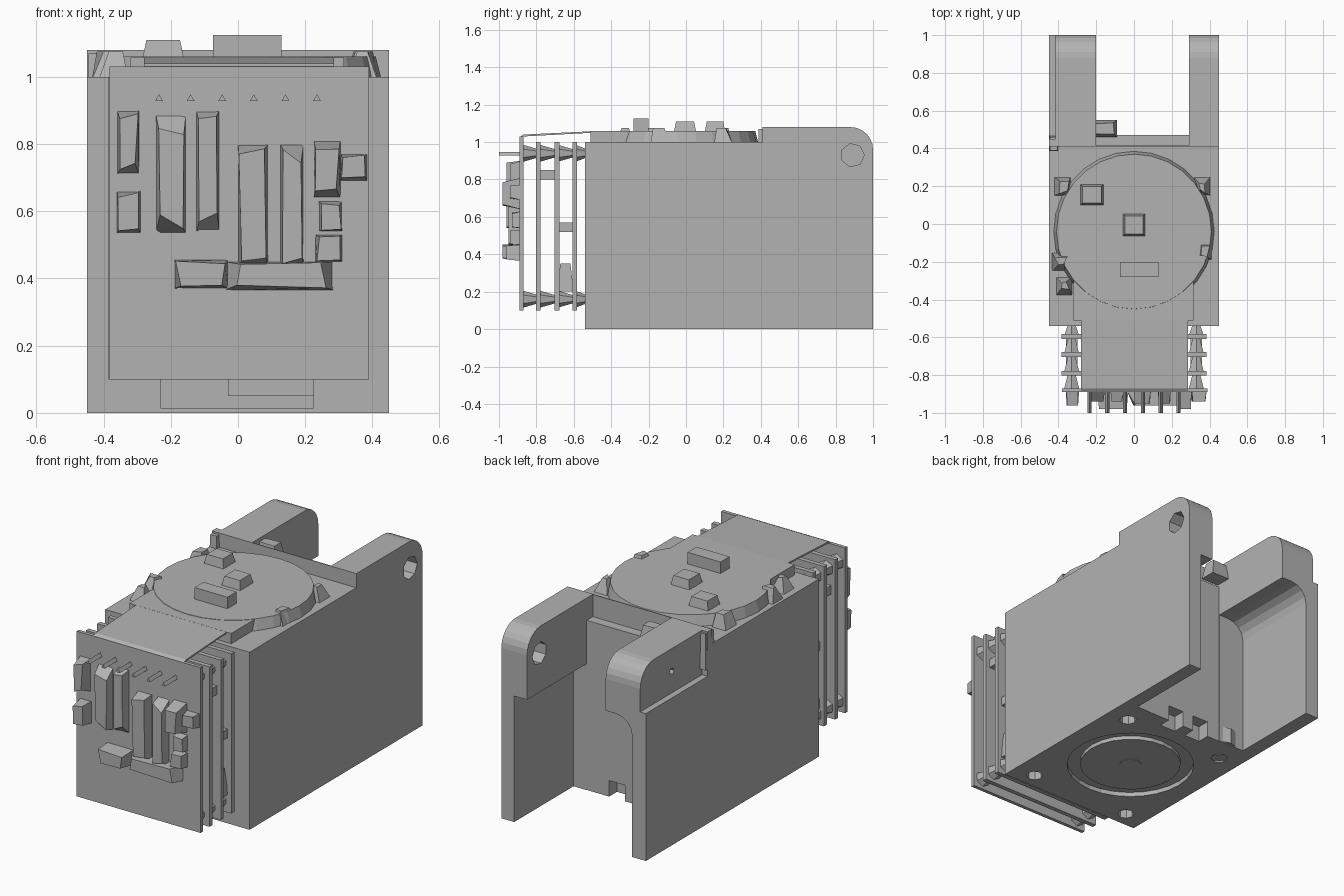
import bpy, bmesh, math, random
from mathutils import Matrix, Vector

random.seed(4)
old = bpy.data.objects.get("Cube")
if old:
    bpy.data.objects.remove(old, do_unlink=True)

grey = bpy.data.materials.new("plain_grey")
grey.use_nodes = True
colour = (0.45, 0.45, 0.45, 1)
grey.diffuse_color = colour
grey.node_tree.nodes["Principled BSDF"].inputs["Base Color"].default_value = colour


def finish(name, bm):
    bmesh.ops.recalc_face_normals(bm, faces=bm.faces)
    mesh = bpy.data.meshes.new(name)
    bm.to_mesh(mesh)
    bm.free()
    mesh.materials.append(grey)
    obj = bpy.data.objects.new(name, mesh)
    bpy.context.collection.objects.link(obj)
    return obj


def box(name, x, y, z, taper=1.0, axis=2, sign=1, jitter=0.0):
    """Box between pairs of limits; one end can be tapered or roughened."""
    bm = bmesh.new()
    bmesh.ops.create_cube(bm, size=1)
    mid = Vector([(a + b) / 2 for a, b in (x, y, z)])
    for v in bm.verts:
        if v.co[axis] * sign > 0:
            for i in range(3):
                if i != axis:
                    v.co[i] *= taper + random.uniform(-jitter, jitter)
        v.co = mid + Vector([v.co[i] * (p[1] - p[0]) for i, p in enumerate((x, y, z))])
    return finish(name, bm)


def rod(name, axis, centre, radius, depth, sides, radius2=None):
    bm = bmesh.new()
    bmesh.ops.create_cone(bm, cap_ends=True, segments=sides, radius1=radius,
                          radius2=radius if radius2 is None else radius2, depth=depth)
    if axis == "X":
        bm.transform(Matrix.Rotation(math.pi / 2, 4, "Y"))
    elif axis == "Y":
        bm.transform(Matrix.Rotation(math.pi / 2, 4, "X"))
    bm.transform(Matrix.Translation(centre))
    return finish(name, bm)


def extrude(name, points, vector):
    bm = bmesh.new()
    face = bm.faces.new([bm.verts.new(p) for p in points])
    out = bmesh.ops.extrude_face_region(bm, geom=[face])
    moved = [g for g in out["geom"] if isinstance(g, bmesh.types.BMVert)]
    bmesh.ops.translate(bm, vec=vector, verts=moved)
    return finish(name, bm)


def cut(target, cutter):
    cutter.hide_render = True
    mod = target.modifiers.new("cut", "BOOLEAN")
    mod.operation, mod.solver, mod.object = "DIFFERENCE", "EXACT", cutter
    bpy.context.view_layer.objects.active = target
    bpy.ops.object.modifier_apply(modifier=mod.name)
    bpy.data.objects.remove(cutter, do_unlink=True)


# Housing: side profile with a rounded rear corner, pushed across the width
arc = [(0.88 + 0.12 * math.cos(a), 0.96 + 0.12 * math.sin(a))
       for a in [math.radians(15 * i) for i in range(7)]]
side = [(-0.54, 0), (1, 0)] + arc + [(0.41, 1.08), (0.41, 1), (-0.54, 1)]
housing = extrude("housing", [(-0.45, y, z) for y, z in side], (0.9, 0, 0))

# Rear gap, leaving two arms, and the ledge above it
cut(housing, box("gap_cutter", (-0.2, 0.29), (0.47, 1.2), (-0.2, 1.3)))
cut(housing, box("ledge_cutter", (-0.2, 0.29), (0.415, 0.6), (0.955, 1.3)))

# Thin lower walls under the thicker arm tops
cut(housing, box("left_wall_cutter", (0.1, 0.37), (0.472, 1.2), (-0.2, 0.71)))
rounded = [(0.0, -0.2), (-0.365, -0.2), (-0.365, 0.68)]
rounded += [(-0.265 - 0.1 * math.cos(a), 0.68 + 0.1 * math.sin(a))
            for a in [math.radians(22.5 * i) for i in range(1, 5)]] + [(0.0, 0.78)]
cut(housing, extrude("right_wall_cutter", [(x, 0.474, z) for x, z in rounded], (0, 0.8, 0)))
cut(housing, box("arm_step_cutter", (-0.6, -0.415), (0.45, 1.2), (0.83, 1.3)))

# Side holes
cut(housing, rod("axle_hole_cutter", "X", (0, 0.77, 0.38), 0.108, 2, 7))
cut(housing, rod("pin_hole_cutter", "X", (0.4, 0.89, 0.93), 0.063, 0.4, 7))
cut(housing, rod("small_hole_cutter", "X", (-0.42, 0.72, 0.95), 0.02, 0.1, 6))

# Underside: ring groove, screw holes and rear notches
cut(housing, rod("ring_cutter", "Z", (0, -0.03, 0), 0.34, 0.05, 28))
for x in (-0.32, 0.32):
    for y in (-0.45, 0.33):
        cut(housing, rod("screw_cutter", "Z", (x, y, 0), 0.045, 0.3, 8))
for x in (-0.12, 0.05):
    cut(housing, box("notch_cutter", (x, x + 0.1), (0.4, 0.6), (-0.1, 0.09)))
rod("underside_disc", "Z", (0, -0.03, 0.018), 0.27, 0.03, 24)
rod("underside_hub", "Z", (0, -0.03, 0.01), 0.06, 0.018, 8)
boss = rod("underside_boss", "Z", (-0.27, 0.38, 0.05), 0.11, 0.09, 9)
cut(boss, rod("boss_cutter", "Z", (-0.27, 0.38, 0), 0.05, 0.2, 6))

# Front recess with a small block
cut(housing, box("recess_cutter", (-0.23, 0.225), (-0.6, -0.49), (0.015, 0.2)))
box("recess_block", (-0.03, 0.225), (-0.535, -0.45), (0.05, 0.13))

# Top cover: round lid, shoulder and thin neck to the front plate
rod("lid", "Z", (0, -0.04, 1.03), 0.425, 0.06, 28, 0.41)
box("lid_shoulder", (-0.32, 0.315), (-0.51, -0.2), (0.99, 1.058))
neck = [(-0.885, 1.03), (-0.87, 1.04), (-0.5, 1.058), (-0.5, 1.05), (-0.87, 1.03)]
extrude("neck", [(-0.28, y, z) for y, z in neck], (0.565, 0, 0))

# Blocks on the lid
for x, y, top, taper in [((-0.075, 0.13), (-0.28, -0.2), 1.125, 1),
                         ((-0.06, 0.06), (-0.065, 0.055), 1.11, 0.8),
                         ((-0.285, -0.16), (0.1, 0.21), 1.11, 0.8)]:
    box("lid_block", x, y, (1.05, top), taper)

# Rough lumps around the lid rim and by the arm
for x, y in [(-0.39, -0.2), (-0.37, -0.33), (-0.38, 0.2), (0.37, -0.14), (0.36, 0.2)]:
    box("rim_lump", (x - 0.045, x + 0.045), (y - 0.05, y + 0.05), (0.99, 1.075), 0.5, jitter=0.3)
box("arm_lump", (-0.22, -0.09), (0.46, 0.55), (0.97, 1.06), 0.6, jitter=0.2)
box("arm_clip", (-0.45, -0.4), (0.38, 0.47), (0.87, 1.07), 0.8)

# Front fins
box("front_plate", (-0.382, 0.39), (-0.89, -0.87), (0.1, 1.03))
for y in (-0.79, -0.69, -0.595):
    box("fin", (-0.385, 0.385), (y - 0.013, y + 0.013), (0.1, 1.0))

# Tapered spacers joining the fins
for x in (-0.33, 0.33):
    for z in (0.16, 0.94):
        for y, length in [(-0.83, 0.08), (-0.74, 0.08), (-0.645, 0.08), (-0.56, 0.06)]:
            rod("spacer", "Y", (x, y, z), 0.022, length, 6, 0.045)
    box("fin_web", (x - 0.03, x + 0.03), (-0.69, -0.6), (0.2, 0.35), 0.6)
    box("fin_web", (x - 0.03, x + 0.03), (-0.69, -0.6), (0.52, 0.57))
    box("fin_web", (x - 0.03, x + 0.03), (-0.79, -0.69), (0.8, 0.85))

# Raised bars on the front plate
bars = [((-0.245, -0.155), (0.535, 0.89), 0.06), ((-0.125, -0.055), (0.535, 0.9), 0.06),
        ((0.0, 0.09), (0.43, 0.8), 0.07), ((0.125, 0.195), (0.43, 0.8), 0.07),
        ((0.225, 0.305), (0.64, 0.81), 0.1), ((0.305, 0.385), (0.69, 0.77), 0.06),
        ((-0.36, -0.295), (0.71, 0.9), 0.08), ((-0.36, -0.29), (0.535, 0.66), 0.08),
        ((0.23, 0.31), (0.45, 0.53), 0.06), ((0.24, 0.31), (0.54, 0.63), 0.05),
        ((-0.19, -0.03), (0.37, 0.455), 0.1), ((-0.04, 0.285), (0.365, 0.45), 0.08)]
for x, z, depth in bars:
    box("front_bar", x, (-0.88 - depth, -0.88), z, 0.8, axis=1, sign=-1, jitter=0.15)

# Row of small pins
for i in range(6):
    rod("pin", "Y", (-0.235 + 0.094 * i, -0.94, 0.935), 0.013, 0.12, 3)
